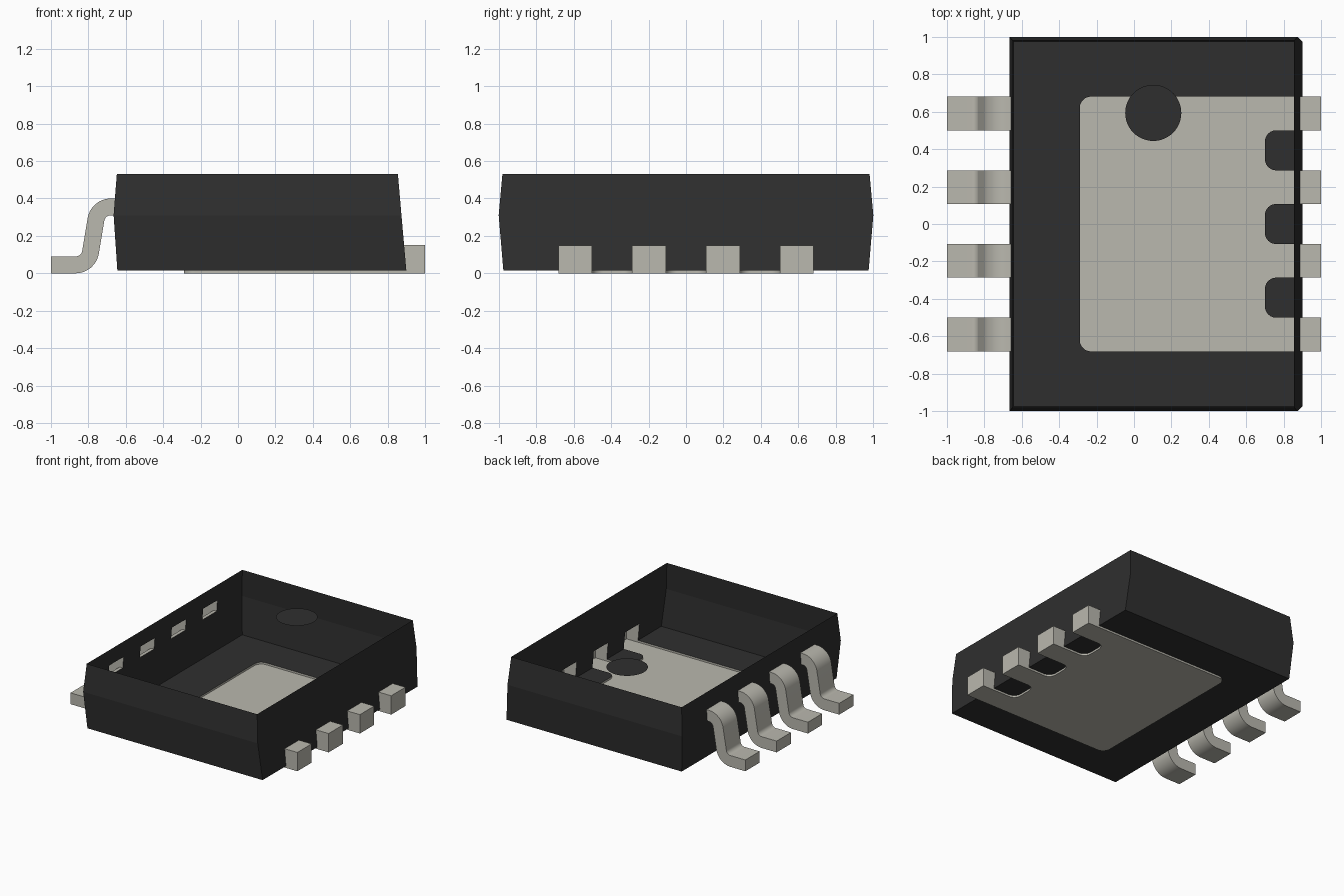
import bpy
import bmesh
from math import pi, tan
from mathutils import Vector

old = bpy.data.objects.get("Cube")
if old:
    bpy.data.objects.remove(old, do_unlink=True)


def material(name, color):
    m = bpy.data.materials.new(name)
    m.use_nodes = True
    m.diffuse_color = (*color, 1)
    bsdf = m.node_tree.nodes["Principled BSDF"]
    bsdf.inputs["Base Color"].default_value = (*color, 1)
    bsdf.inputs["Roughness"].default_value = 0.6
    return m


MATERIALS = [material("black plastic", (0.028, 0.028, 0.028)),
             material("dull metal", (0.49, 0.48, 0.425))]
PLASTIC, METAL = 0, 1


def finish(name, bm, slot):
    bmesh.ops.recalc_face_normals(bm, faces=bm.faces)
    mesh = bpy.data.meshes.new(name)
    for m in MATERIALS:
        mesh.materials.append(m)
    for f in bm.faces:
        f.material_index = slot
    bm.to_mesh(mesh)
    bm.free()
    obj = bpy.data.objects.new(name, mesh)
    bpy.context.collection.objects.link(obj)
    return obj


def loft(name, rings, slot):
    """Closed solid through matching rings of points."""
    bm = bmesh.new()
    loops = [[bm.verts.new(p) for p in ring] for ring in rings]
    for a, b in zip(loops, loops[1:]):
        for i in range(len(a)):
            j = (i + 1) % len(a)
            bm.faces.new((a[i], a[j], b[j], b[i]))
    bm.faces.new(loops[0])
    bm.faces.new(loops[-1])
    return finish(name, bm, slot)


def round_corner(before, corner, after, radius, steps=8):
    """Points of an arc that rounds one corner of a 2D path."""
    p, c, n = Vector(before), Vector(corner), Vector(after)
    u, v = (p - c).normalized(), (n - c).normalized()
    half = u.angle(v) / 2
    reach = radius / tan(half)
    start, end = c + u * reach, c + v * reach
    center = c + (u + v).normalized() * (radius ** 2 + reach ** 2) ** 0.5
    a, b = start - center, end - center
    return [center + (a.lerp(b, t / steps)).normalized() * radius
            if 0 < t < steps else (start if t == 0 else end)
            for t in range(steps + 1)]


# Plastic body: side walls bulge at the parting line, one end is straight
levels = [(0.015, -0.645, 0.90, 0.975),
          (0.31, -0.665, 0.874, 1.0),
          (0.53, -0.648, 0.855, 0.98)]
body = loft("body", [[(x0, -y, z), (x1, -y, z), (x1, y, z), (x0, y, z)]
                     for z, x0, x1, y in levels], PLASTIC)

# Metal pad whose four fingers come out as block leads
PITCH, HALF = 0.394, 0.09
rows = [(i - 1.5) * PITCH for i in range(4)]
edge = rows[-1] + HALF
left, notch, tip = -0.29, 0.70, 1.0
outline = round_corner((tip, edge), (left, edge), (left, -edge), 0.06)
outline += round_corner((left, edge), (left, -edge), (tip, -edge), 0.06)
for low, high in zip(rows, rows[1:]):
    a, b = low + HALF, high - HALF
    outline += [Vector((tip, low - HALF)), Vector((tip, a))]
    outline += round_corner((tip, a), (notch, a), (notch, b), 0.06)
    outline += round_corner((notch, a), (notch, b), (tip, b), 0.06)
outline += [Vector((tip, rows[-1] - HALF)), Vector((tip, edge))]
pad = loft("pad_with_block_leads",
           [[(p.x, p.y, z) for p in outline] for z in (0, 0.15)], METAL)

# Bent leads: an S-shaped path given thickness, then width
foot, low, high, root = (-1, 0.045), (-0.80, 0.045), (-0.748, 0.355), (-0.5, 0.355)
path = [Vector(foot)] + round_corner(foot, low, high, 0.08)
path += round_corner(low, high, root, 0.08) + [Vector(root)]
upper, lower = [], []
for i, p in enumerate(path):
    before, after = path[max(i - 1, 0)], path[min(i + 1, len(path) - 1)]
    d = (p - before).normalized() + (after - p).normalized()
    side = Vector((-d.y, d.x)).normalized() * 0.045
    upper.append(p + side)
    lower.append(p - side)
profile = upper + lower[::-1]
bent_leads = [loft(f"bent_lead_{i + 1}",
                   [[(p.x, y + s, p.y) for p in profile] for s in (-HALF, HALF)], METAL)
              for i, y in enumerate(rows)]


def trimmed(obj, cutters):
    """Mesh of obj where the cutters' own faces are left open."""
    for c in cutters:
        mod = obj.modifiers.new("trim", "BOOLEAN")
        mod.operation = "DIFFERENCE"
        mod.solver = "EXACT"
        mod.object = c
    bpy.context.view_layer.update()
    deps = bpy.context.evaluated_depsgraph_get()
    mesh = bpy.data.meshes.new_from_object(obj.evaluated_get(deps))
    obj.modifiers.clear()
    own = obj.data.polygons[0].material_index
    bm = bmesh.new()
    bm.from_mesh(mesh)
    bmesh.ops.delete(bm, geom=[f for f in bm.faces if f.material_index != own],
                     context="FACES")
    bm.to_mesh(mesh)
    bm.free()
    return mesh


# Trim metal and plastic against each other so the shell is hollow
metal = [pad] + bent_leads
results = [(body, trimmed(body, metal))] + [(m, trimmed(m, [body])) for m in metal]
for obj, mesh in results:
    obj.data = mesh
    mesh.name = obj.name

# The shell is open at the top
bm = bmesh.new()
bm.from_mesh(body.data)
bm.normal_update()
bmesh.ops.delete(bm, geom=[f for f in bm.faces
                           if abs(f.normal.z) > 0.9 and f.calc_center_median().z > 0.5],
                 context="FACES")
bm.to_mesh(body.data)
bm.free()

# Round marker just below the rim
bm = bmesh.new()
bmesh.ops.create_circle(bm, cap_ends=True, segments=48, radius=0.15)
marker = finish("marker_disc", bm, PLASTIC)
marker.location = (0.103, 0.594, 0.502)

# Smooth bends, sharp edges
bpy.ops.object.select_all(action="DESELECT")
for obj in metal:
    obj.select_set(True)
bpy.context.view_layer.objects.active = pad
bpy.ops.object.shade_smooth_by_angle(angle=pi / 6)
